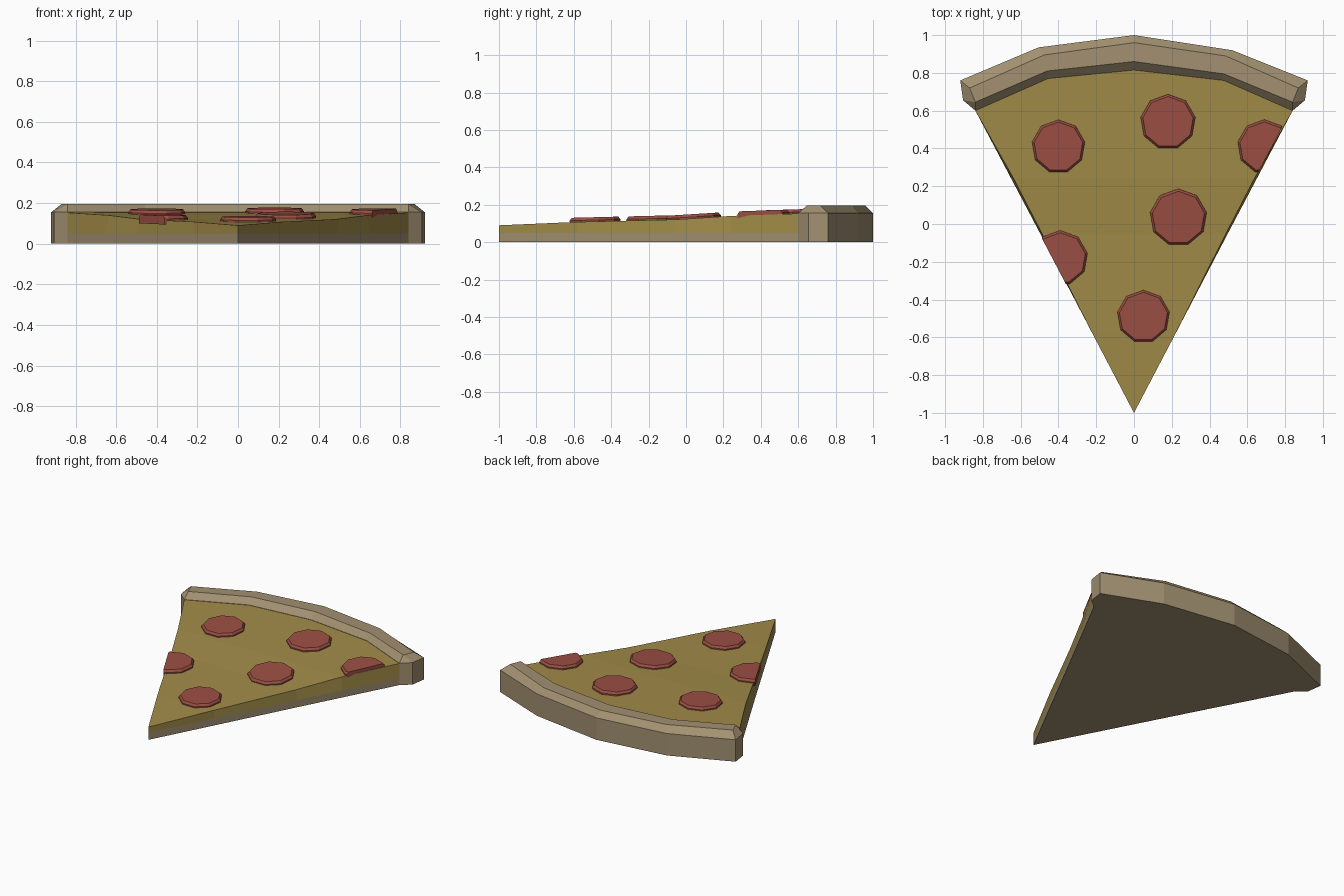
import bpy, bmesh, math
from mathutils import Vector, Matrix

if "Cube" in bpy.data.objects:
    bpy.data.objects.remove(bpy.data.objects["Cube"])


def material(name, rgb):
    m = bpy.data.materials.new(name)
    m.diffuse_color = (*rgb, 1)
    m.use_nodes = True
    m.node_tree.nodes["Principled BSDF"].inputs["Base Color"].default_value = m.diffuse_color
    return m


crust_mat = material("baked crust", (0.36, 0.28, 0.165))
cheese_mat = material("golden cheese", (0.36, 0.26, 0.066))
meat_mat = material("red pepperoni", (0.33, 0.078, 0.057))


def make_object(name, bm, *mats):
    bmesh.ops.recalc_face_normals(bm, faces=bm.faces)
    me = bpy.data.meshes.new(name)
    bm.to_mesh(me)
    bm.free()
    for m in mats:
        me.materials.append(m)
    ob = bpy.data.objects.new(name, me)
    bpy.context.collection.objects.link(ob)
    return ob


def loft(bm, rings):
    """Skin stacked closed rings, sharing verts that coincide."""
    pool = {}

    def vert(p):
        key = tuple(round(c, 4) for c in p)
        if key not in pool:
            pool[key] = bm.verts.new(p)
        return pool[key]

    rows = [[vert(p) for p in r] for r in rings]
    n = len(rows[0])
    for a, b in zip(rows, rows[1:]):
        for i in range(n):
            j = (i + 1) % n
            quad = list(dict.fromkeys((a[i], a[j], b[j], b[i])))
            if len(quad) > 2:
                bm.faces.new(quad)
    return rows


# Arcs running left to right
outer = [(-.92, .76), (-.505, .935), (0, 1), (.52, .92), (.92, .76)]
top_outer = [(-.87, .72), (-.475, .895), (0, .96), (.485, .89), (.87, .72)]
top_inner = [(-.84, .645), (-.46, .81), (0, .86), (.475, .795), (.84, .645)]
inner = [(-.84, .60), (-.455, .77), (0, .815), (.475, .76), (.84, .60)]

# Crust rim with bevelled top and angled ends
low = outer + [(.905, .655)] + inner[::-1] + [(-.905, .655)]
high = top_outer + [top_inner[-1]] + top_inner[::-1] + [top_inner[0]]
bm = bmesh.new()
rows = loft(bm, [[(x, y, 0) for x, y in low],
                 [(x, y, .155) for x, y in low],
                 [(x, y, .195) for x, y in high]])
for i in range(4):
    for r in (rows[0], rows[2]):
        bm.faces.new((r[i], r[i + 1], r[9 - i], r[10 - i]))
for a, b, c in ((4, 5, 6), (10, 11, 0)):
    bm.faces.new((rows[0][a], rows[0][b], rows[0][c]))
make_object("crust_rim", bm, crust_mat)

# Slice body: tan base, cheese upper half rising toward the rim
side = [(.22, -.58, .108), (.497, -.05, .121), (.65, .24, .14)]
outline = [(0, -1, .09)] + side + [(x, y, .153) for x, y in inner[::-1]] \
    + [(-x, y, z) for x, y, z in side[::-1]]
top = [(x * (.98 if abs(y - .1) < .2 else 1), y, z) for x, y, z in outline]
bm = bmesh.new()
rows = loft(bm, [[(x, y, 0) for x, y, z in outline],
                 [(x, y, .05) for x, y, z in outline], top])
bm.faces.new(rows[0])
t = rows[2]
bm.faces.new((t[0], t[1], t[11]))
for i in (1, 2):
    bm.faces.new((t[i], t[i + 1], t[11 - i], t[12 - i]))
bm.faces.new(t[3:10])
for f in bm.faces:
    f.material_index = int(f.calc_center_median().z > .05)
make_object("slice_body", bm, crust_mat, cheese_mat)


def surface_height(y):
    pts = [(-1, .09), (-.58, .108), (-.05, .121), (.24, .14), (.6, .153), (.9, .155)]
    for (a, za), (b, zb) in zip(pts, pts[1:]):
        if y <= b:
            return za + (zb - za) * (y - a) / (b - a)
    return pts[-1][1]


# Pepperoni: tilted nine-sided discs, trimmed where they cross a cut side
spots = [(-.40, .41, .142), (.18, .54, .147), (.235, .035, .152),
         (.05, -.49, .14), (.69, .41, .143), (-.39, -.18, .146)]
for k, (cx, cy, r) in enumerate(spots):
    slope = (surface_height(cy + .1) - surface_height(cy - .1)) / .2
    place = Matrix.Translation((cx, cy, surface_height(cy))) \
        @ Matrix.Rotation(math.atan(slope), 4, 'X')
    bm = bmesh.new()
    rings = []
    for rad, z in ((r, -.02), (r, .008), (r * .92, .023)):
        rings.append([place @ Vector((rad * math.sin(i * math.tau / 9),
                                      rad * math.cos(i * math.tau / 9), z))
                      for i in range(9)])
    rows = loft(bm, rings)
    bm.faces.new(rows[0])
    bm.faces.new(rows[2])
    for s in (-1, 1):
        cut = bmesh.ops.bisect_plane(
            bm, geom=bm.verts[:] + bm.edges[:] + bm.faces[:],
            plane_co=(0, -1.005 if s < 0 else -.98, 0),
            plane_no=(s * 1.6, -.84, 0), clear_outer=True)
        edges = [e for e in cut["geom_cut"] if isinstance(e, bmesh.types.BMEdge)]
        if edges:
            bmesh.ops.holes_fill(bm, edges=edges)
    make_object(f"pepperoni_{k + 1}", bm, meat_mat)
